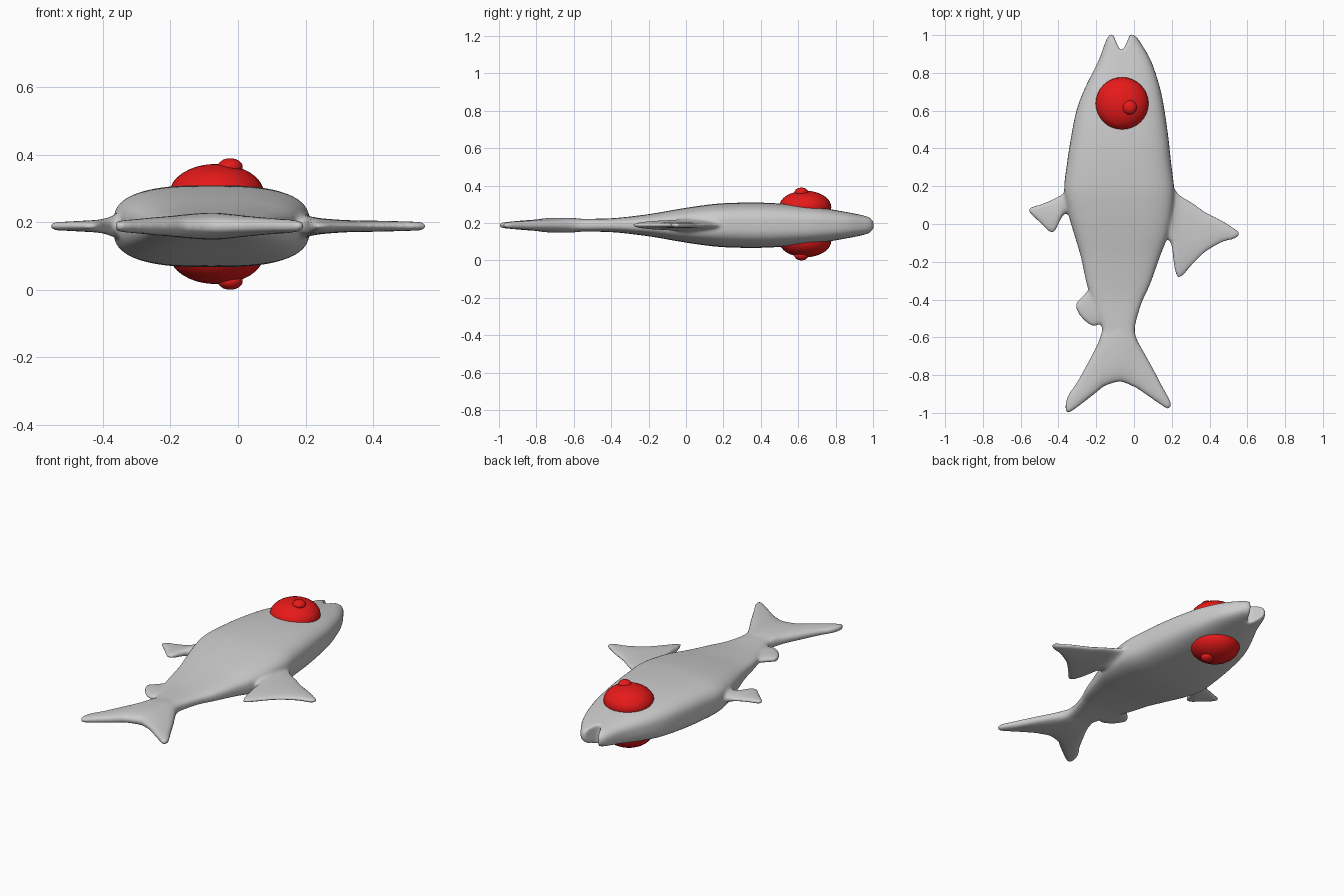
import bpy, bmesh, math

if "Cube" in bpy.data.objects:
    bpy.data.objects.remove(bpy.data.objects["Cube"])

MID = 0.188   # height of the fish's flat centre plane


def catmull(rows, steps=4):
    """Smoothly resample a list of station tuples."""
    out = []
    for i in range(len(rows) - 1):
        p0, p1 = rows[max(i - 1, 0)], rows[i]
        p2, p3 = rows[i + 1], rows[min(i + 2, len(rows) - 1)]
        for s in range(steps):
            t = s / steps
            out.append(tuple(
                0.5 * (2 * b + (c - a) * t + (2 * a - 5 * b + 4 * c - d) * t * t
                       + (3 * b - a - 3 * c + d) * t ** 3)
                for a, b, c, d in zip(p0, p1, p2, p3)))
    out.append(rows[-1])
    return out


def loft(name, stations, along, power, segs=40, steps=4):
    """Loft rounded sections; a station is (position, low edge, high edge, half thickness)."""
    bm = bmesh.new()
    rings = []
    for pos, lo, hi, h in catmull(stations, steps):
        ring = []
        for k in range(segs):
            a = 2 * math.pi * k / segs
            c, s = math.cos(a), math.sin(a)
            u = (lo + hi) / 2 + (hi - lo) / 2 * math.copysign(abs(c) ** (2 / power), c)
            z = MID + h * math.copysign(abs(s) ** (2 / power), s)
            ring.append(bm.verts.new((u, pos, z) if along == 'Y' else (pos, u, z)))
        rings.append(ring)
    for a, b in zip(rings, rings[1:]):
        for k in range(segs):
            j = (k + 1) % segs
            bm.faces.new((a[k], a[j], b[j], b[k]))
    bm.faces.new(rings[0])
    bm.faces.new(rings[-1])
    bmesh.ops.recalc_face_normals(bm, faces=bm.faces)
    return finish(name, bm)


def finish(name, bm):
    me = bpy.data.meshes.new(name)
    bm.to_mesh(me)
    bm.free()
    ob = bpy.data.objects.new(name, me)
    bpy.context.collection.objects.link(ob)
    return ob


# Body, from tail stem to jaws
body = loft("fish_body", [
    (-0.74, -0.12, -0.04, 0.012), (-0.63, -0.175, 0.01, 0.032),
    (-0.545, -0.17, 0.005, 0.034), (-0.42, -0.215, 0.04, 0.036),
    (-0.32, -0.25, 0.085, 0.044), (-0.18, -0.28, 0.135, 0.062),
    (-0.06, -0.315, 0.18, 0.083), (0.06, -0.35, 0.205, 0.102),
    (0.18, -0.37, 0.213, 0.116), (0.32, -0.355, 0.197, 0.121),
    (0.45, -0.335, 0.183, 0.119), (0.6, -0.305, 0.162, 0.108),
    (0.72, -0.26, 0.138, 0.094), (0.86, -0.19, 0.092, 0.07),
    (0.96, -0.153, 0.035, 0.05), (0.99, -0.138, 0.012, 0.038),
    (1.004, -0.125, -0.008, 0.022)], 'Y', 3.0)

# Mouth notch
bm = bmesh.new()
outline = [(-0.067, 0.912), (-0.048, 0.94), (-0.022, 1.0), (-0.01, 1.05),
           (-0.12, 1.05), (-0.11, 1.0), (-0.084, 0.94)]
face = bm.faces.new([bm.verts.new((x, y, 0)) for x, y in outline])
ext = bmesh.ops.extrude_face_region(bm, geom=[face])
for v in ext["geom"]:
    if isinstance(v, bmesh.types.BMVert):
        v.co.z = 0.4
bmesh.ops.recalc_face_normals(bm, faces=bm.faces)
cutter = finish("mouth_cutter", bm)
cutter.hide_render = True
mod = body.modifiers.new("mouth", 'BOOLEAN')
mod.operation, mod.object, mod.solver = 'DIFFERENCE', cutter, 'EXACT'
bpy.context.view_layer.objects.active = body
bpy.ops.object.modifier_apply(modifier="mouth")
bpy.data.objects.remove(cutter)

# Forked tail
tail = loft("tail", [
    (-0.362, -0.99, -0.95, 0.012), (-0.345, -1.0, -0.9, 0.017),
    (-0.30, -0.97, -0.835, 0.021), (-0.25, -0.932, -0.745, 0.026),
    (-0.19, -0.885, -0.63, 0.031), (-0.155, -0.858, -0.54, 0.035),
    (-0.075, -0.835, -0.50, 0.040), (-0.015, -0.856, -0.54, 0.035),
    (0.02, -0.873, -0.62, 0.031), (0.095, -0.925, -0.755, 0.024),
    (0.15, -0.962, -0.86, 0.02), (0.178, -0.978, -0.91, 0.016),
    (0.194, -0.968, -0.94, 0.011)], 'X', 2.6)

# Large back fin
back_fin = loft("back_fin", [
    (0.10, -0.07, 0.28, 0.060), (0.17, -0.08, 0.25, 0.046),
    (0.198, -0.11, 0.222, 0.036), (0.211, -0.21, 0.195, 0.030),
    (0.225, -0.272, 0.175, 0.027), (0.25, -0.28, 0.15, 0.023),
    (0.32, -0.205, 0.107, 0.018), (0.375, -0.152, 0.067, 0.017),
    (0.465, -0.098, 0.02, 0.015), (0.53, -0.08, -0.022, 0.013),
    (0.555, -0.062, -0.04, 0.010)], 'X', 2.2)

# Small belly fin
belly_fin = loft("belly_fin", [
    (-0.28, 0.05, 0.20, 0.05), (-0.36, 0.055, 0.17, 0.034),
    (-0.39, 0.02, 0.152, 0.024), (-0.415, -0.033, 0.14, 0.019),
    (-0.445, -0.044, 0.125, 0.017), (-0.50, 0.008, 0.104, 0.014),
    (-0.54, 0.044, 0.091, 0.012), (-0.554, 0.06, 0.082, 0.010)], 'X', 2.2)

# Rear belly fin
rear_fin = loft("rear_belly_fin", [
    (-0.12, -0.50, -0.30, 0.022), (-0.18, -0.53, -0.30, 0.022),
    (-0.22, -0.54, -0.325, 0.02), (-0.27, -0.505, -0.38, 0.017),
    (-0.298, -0.465, -0.408, 0.014), (-0.306, -0.447, -0.42, 0.011)], 'X', 2.4)

# Merge into one continuous smooth skin
bpy.ops.object.select_all(action='DESELECT')
for ob in (tail, back_fin, belly_fin, rear_fin, body):
    ob.select_set(True)
bpy.context.view_layer.objects.active = body
bpy.ops.object.join()
skin = body.modifiers.new("skin", 'REMESH')
skin.mode, skin.voxel_size, skin.use_smooth_shade = 'VOXEL', 0.008, True
soft = body.modifiers.new("soften", 'SMOOTH')
soft.factor, soft.iterations = 0.5, 6

# Eyes and pupils on both flat sides
red = bpy.data.materials.new("red")
red.diffuse_color = (0.8, 0.01, 0.01, 1)
red.use_nodes = True
red.node_tree.nodes["Principled BSDF"].inputs["Base Color"].default_value = red.diffuse_color


def dome(name, loc, radius, half_height):
    bpy.ops.mesh.primitive_uv_sphere_add(segments=32, ring_count=16, location=loc)
    ob = bpy.context.object
    ob.name = name
    ob.scale = (radius, radius, half_height)
    ob.data.materials.append(red)
    bpy.ops.object.shade_smooth()


for side, sign in (("upper", 1), ("lower", -1)):
    dome(side + "_eye", (-0.063, 0.637, 0.1945 + sign * 0.09), 0.14, 0.088)
    dome(side + "_pupil", (-0.023, 0.617, 0.1945 + sign * 0.169), 0.037, 0.0255)
